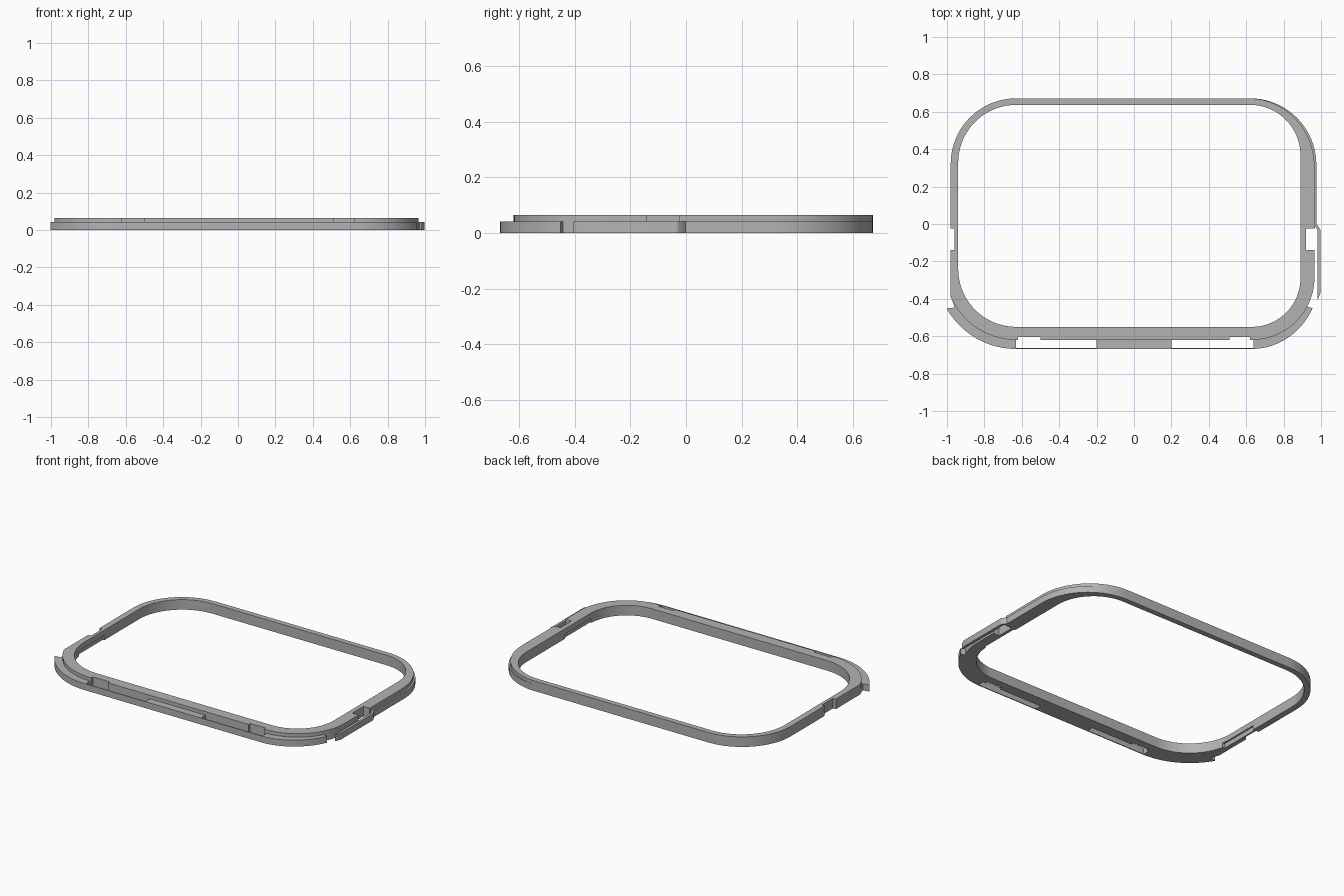
import bpy, bmesh
from math import sin, cos, radians

cube = bpy.data.objects.get("Cube")
if cube:
    bpy.data.objects.remove(cube, do_unlink=True)

TOP, STEP = 0.065, 0.042

grey = bpy.data.materials.new("mid grey")
grey.use_nodes = True
colour = (0.45, 0.45, 0.45, 1)
grey.diffuse_color = colour
grey.node_tree.nodes["Principled BSDF"].inputs["Base Color"].default_value = colour


def arc(cx, cy, rx, ry, a0, a1, n=20):
    """Points on an elliptical arc, angles in degrees."""
    angles = [radians(a0 + (a1 - a0) * i / n) for i in range(n + 1)]
    return [(cx + rx * cos(a), cy + ry * sin(a)) for a in angles]


def prism(name, outline, z0, z1):
    """Extrude a flat outline from z0 to z1."""
    bm = bmesh.new()
    face = bm.faces.new([bm.verts.new((x, y, z0)) for x, y in outline])
    top = bmesh.ops.extrude_face_region(bm, geom=[face])["geom"]
    verts = [v for v in top if isinstance(v, bmesh.types.BMVert)]
    bmesh.ops.translate(bm, verts=verts, vec=(0, 0, z1 - z0))
    bmesh.ops.recalc_face_normals(bm, faces=bm.faces)
    mesh = bpy.data.meshes.new(name)
    bm.to_mesh(mesh)
    bm.free()
    mesh.materials.append(grey)
    obj = bpy.data.objects.new(name, mesh)
    bpy.context.collection.objects.link(obj)
    return obj


def box(x0, x1, y0, y1, z0=-0.1, z1=0.2):
    return prism("cutter", [(x0, y0), (x1, y0), (x1, y1), (x0, y1)], z0, z1)


def activate(obj):
    bpy.ops.object.select_all(action="DESELECT")
    obj.select_set(True)
    bpy.context.view_layer.objects.active = obj


def cut(obj, cutters):
    activate(obj)
    for cutter in cutters:
        cutter.hide_render = True
        mod = obj.modifiers.new("cut", "BOOLEAN")
        mod.operation, mod.solver, mod.object = "DIFFERENCE", "EXACT", cutter
        bpy.ops.object.modifier_apply(modifier=mod.name)


# Opening, shared by both tiers
opening_outline = (arc(-0.63, -0.24, 0.31, 0.31, 270, 180)
                   + arc(-0.63, 0.327, 0.31, 0.31, 180, 90)
                   + arc(0.62, 0.367, 0.27, 0.27, 90, 0)
                   + arc(0.63, -0.29, 0.26, 0.26, 0, -90))
opening = prism("opening_cutter", opening_outline, -0.1, 0.2)

# Lower tier with the wide front flange and its two pointed ends
back_left = arc(-0.63, 0.322, 0.35, 0.35, 180, 90)
lower_outline = (arc(-0.63, -0.24, 0.428, 0.428, 270, 209.6)
                 + [(-0.96, -0.447), (-0.965, -0.425), (-0.98, -0.39)]
                 + back_left
                 + arc(0.62, 0.317, 0.355, 0.355, 90, 0)
                 + [(0.975, -0.01), (0.965, -0.02)]
                 + arc(0.63, -0.285, 0.335, 0.335, 0, -28)
                 + arc(0.63, -0.285, 0.36, 0.383, -25.6, -90))
lower_frame = prism("lower_frame", lower_outline, 0, STEP)

# Upper tier, set back from the flange
upper_outline = (arc(-0.63, -0.24, 0.38, 0.38, 270, 203)
                 + back_left
                 + arc(0.61, 0.307, 0.355, 0.365, 90, 0)
                 + arc(0.63, -0.285, 0.335, 0.335, 0, -90))
upper_frame = prism("upper_frame", upper_outline, STEP, TOP)

# Latch notches on the front and both sides
notches = [box(-0.62, -0.5, -0.63, -0.603), box(0.51, 0.62, -0.63, -0.603),
           box(-1.1, -0.96, -0.14, -0.025), box(0.92, 0.977, -0.14, -0.025)]
cut(upper_frame, [opening] + notches)

# Long front slots behind a thin lip, and shallow recesses inside the sides
slots = [box(-0.63, -0.2, -0.662, -0.62), box(0.2, 0.64, -0.662, -0.62)]
recesses = [box(-0.95, -0.93, -0.3, -0.03, -0.1, 0.03),
            box(0.88, 0.9, -0.3, -0.03, -0.1, 0.03)]
cut(lower_frame, [opening] + notches + slots + recesses)

# Springy side arm joined to the frame at its rear end
side_arm = prism("side_arm", [(0.97, 0.0), (0.98, -0.005), (0.997, -0.03),
                              (0.997, -0.37), (0.982, -0.405), (0.98, -0.37),
                              (0.98, -0.03), (0.97, -0.015)], 0, STEP)

for cutter in [opening] + notches + slots + recesses:
    bpy.data.objects.remove(cutter, do_unlink=True)
for part in (lower_frame, upper_frame, side_arm):
    activate(part)
    bpy.ops.object.shade_smooth_by_angle(angle=radians(30))
